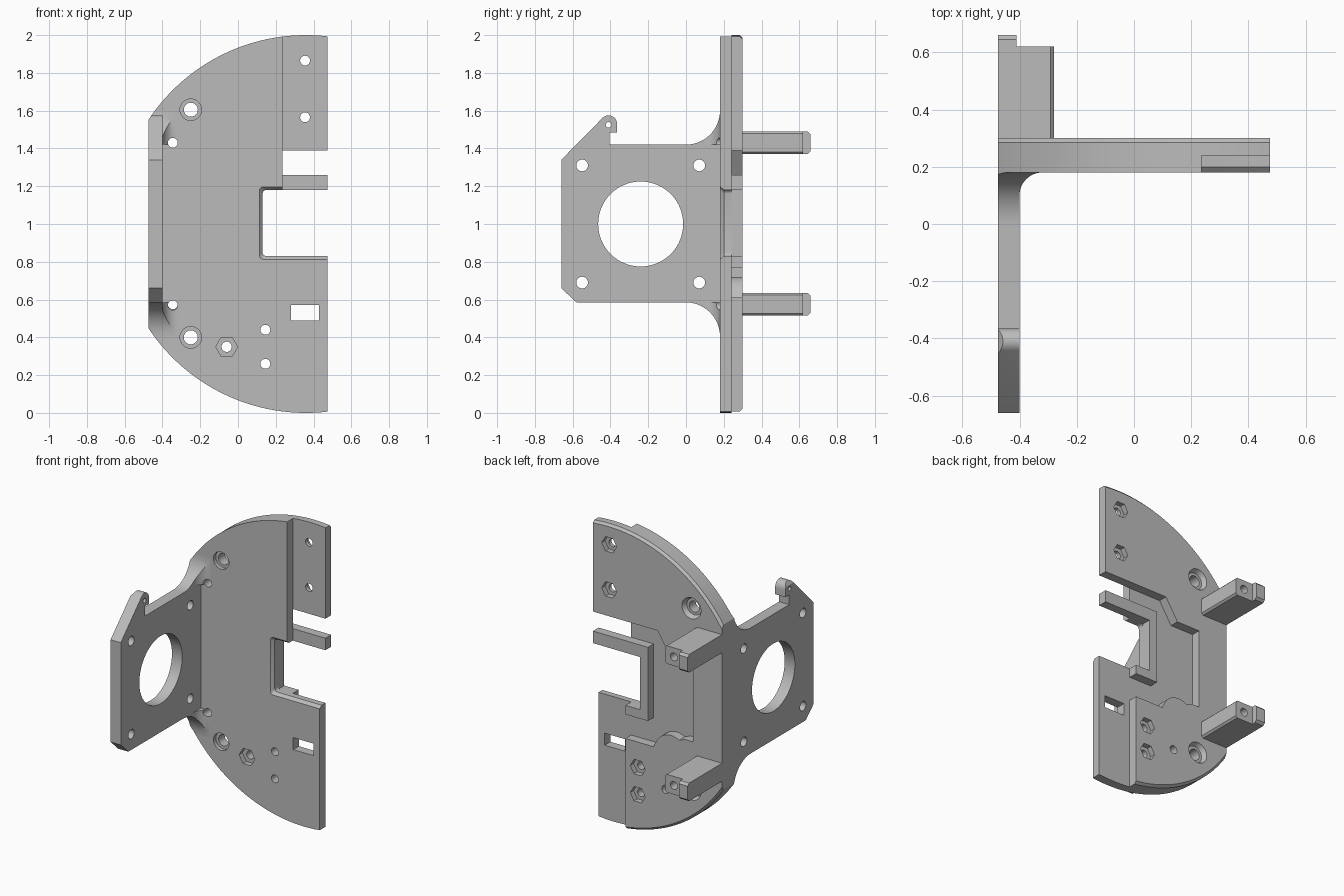
import bpy, bmesh
from math import sin, cos, acos, radians, pi

if "Cube" in bpy.data.objects:
    bpy.data.objects.remove(bpy.data.objects["Cube"])

grey = bpy.data.materials.new("plain_grey")
grey.use_nodes = True
grey.diffuse_color = (0.5, 0.5, 0.5, 1)
grey.node_tree.nodes["Principled BSDF"].inputs["Base Color"].default_value = (0.5, 0.5, 0.5, 1)

PLACE = {"x": lambda p, u, v: (p, u, v),
         "y": lambda p, u, v: (u, p, v),
         "z": lambda p, u, v: (u, v, p)}


def loft(name, axis, *sections):
    """Closed solid through (position, outline) sections along an axis."""
    bm = bmesh.new()
    rings = [[bm.verts.new(PLACE[axis](pos, u, v)) for u, v in poly] for pos, poly in sections]
    for a, b in zip(rings, rings[1:]):
        for i in range(len(a)):
            j = (i + 1) % len(a)
            bm.faces.new((a[i], a[j], b[j], b[i]))
    bm.faces.new(rings[0])
    bm.faces.new(rings[-1])
    bmesh.ops.recalc_face_normals(bm, faces=bm.faces)
    mesh = bpy.data.meshes.new(name)
    bm.to_mesh(mesh)
    bm.free()
    mesh.materials.append(grey)
    obj = bpy.data.objects.new(name, mesh)
    bpy.context.collection.objects.link(obj)
    return obj


def prism(name, axis, a, b, poly):
    return loft(name, axis, (a, poly), (b, poly))


def arc(cu, cv, r, start, end, n=12):
    angles = [radians(start + (end - start) * i / n) for i in range(n + 1)]
    return [(cu + r * cos(t), cv + r * sin(t)) for t in angles]


def circle(u, v, r, n=32):
    return arc(u, v, r, 0, 360 - 360 / n, n - 1)


def rect(u0, u1, v0, v1):
    return [(u0, v0), (u1, v0), (u1, v1), (u0, v1)]


def boolean(obj, tool, operation="DIFFERENCE"):
    mod = obj.modifiers.new("cut", "BOOLEAN")
    mod.operation, mod.object, mod.solver = operation, tool, "EXACT"
    bpy.context.view_layer.objects.active = obj
    bpy.ops.object.modifier_apply(modifier=mod.name)
    bpy.data.objects.remove(tool)


def cut(obj, axis, a, b, poly):
    boolean(obj, prism("cutter", axis, a, b, poly))


def finish(obj):
    bpy.ops.object.select_all(action="DESELECT")
    obj.select_set(True)
    bpy.context.view_layer.objects.active = obj
    bpy.ops.object.shade_smooth_by_angle(angle=radians(30))


def outline(r, left=-0.475, right=0.475):
    """Round-backed plate outline, flat on its left and right."""
    a = acos((right - 0.36) / r) * 180 / pi
    b = acos((left - 0.36) / r) * 180 / pi
    return arc(0.36, 1, r, a, b, 40) + arc(0.36, 1, r, -b, -a, 40)


FRONT, MID, BACK = 0.18, 0.24, 0.30

# Main plate with a softened rear rim
plate = loft("main_plate", "y", (FRONT, outline(1)), (0.285, outline(1)), (BACK, outline(0.985)))

# Front step at the upper edge, and the recessed rear
cut(plate, "y", 0.1, MID, rect(0.235, 0.6, 1.18, 2.1))
pocket = [(0.6, 1.39), (0, 1.39), (-0.09, 1.25), (-0.26, 1.25), (-0.26, 0.72), (-0.2, 0.72)]
pocket += arc(-0.1, 0.6, 0.12, 120, 30, 8) + [(0.03, 0.61), (0.235, 0.61), (0.235, -0.1), (0.6, -0.1)]
cut(plate, "y", MID, 0.4, pocket)


# Edge opening with a chamfered front lip
def opening(grow):
    x, z0, z1 = 0.13 - grow, 0.83 - grow, 1.18 + grow
    return [(0.6, z0), (0.6, z1)] + arc(x + 0.02, z1 - 0.02, 0.02, 90, 180, 4) + \
        arc(x + 0.02, z0 + 0.02, 0.02, 180, 270, 4)


cut(plate, "y", 0.1, 0.4, opening(0))
boolean(plate, loft("cutter", "y", (0.17, opening(0.025)), (0.2, opening(0))))

# Slot, screw holes and nut recesses
cut(plate, "y", 0.1, 0.4, rect(0.28, 0.43, 0.49, 0.57))
for x, z in ((0.355, 1.865), (0.355, 1.565), (0.145, 0.44), (0.145, 0.26)):
    cut(plate, "y", 0.1, 0.4, circle(x, z, 0.026))
    cut(plate, "y", 0.265, 0.4, circle(x, z, 0.055, 6))
cut(plate, "y", 0.1, 0.4, circle(-0.06, 0.35, 0.027))
cut(plate, "y", 0.1, 0.215, circle(-0.06, 0.35, 0.058, 6))
for z in (1.605, 0.4):
    cut(plate, "y", 0.1, 0.4, circle(-0.25, z, 0.037))
    cut(plate, "y", 0.1, 0.205, circle(-0.25, z, 0.057))
    boolean(plate, loft("cutter", "y", (0.27, circle(-0.25, z, 0.055)), (0.31, circle(-0.25, z, 0.075))))
for z in (1.43, 0.57):
    cut(plate, "y", 0.1, 0.4, circle(-0.345, z, 0.026))
finish(plate)

# Raised rib around the opening
rib = prism("opening_rib", "y", MID, BACK,
            [(0.475, 1.26), (0.07, 1.26), (0.07, 0.77), (0.235, 0.77),
             (0.235, 0.83), (0.13, 0.83), (0.13, 1.18), (0.475, 1.18)])
finish(rib)

# Side plate with flared roots and a small hook
side = [(-0.66, 0.66), (-0.58, 0.585)] + arc(0, 0.405, 0.18, 90, 0)
side += arc(0, 1.6, 0.18, 0, -90)
side += [(-0.405, 1.42), (-0.405, 1.485), (-0.365, 1.485)] + arc(-0.41, 1.53, 0.045, 0, 135, 10)
side += [(-0.66, 1.34)]
mount = prism("side_plate", "x", -0.475, -0.4, side)
boolean(mount, prism("cutter", "y", -1, 1, outline(1, left=-0.6)), "INTERSECT")
cut(mount, "x", -0.6, -0.3, circle(-0.24, 1, 0.225, 64))
cut(mount, "x", -0.6, -0.3, circle(-0.41, 1.525, 0.015, 16))
for y in (-0.55, 0.07):
    for z in (0.69, 1.31):
        cut(mount, "x", -0.6, -0.3, circle(y, z, 0.031))
finish(mount)

# Concave fillets inside the flared roots
corner = [(-0.4, FRONT)] + arc(-0.32, 0.1, 0.08, 180, 90)[:-1] + [(-0.32, FRONT)]
for label, z0, z1, hole in (("lower", 0.3, 0.585, 0.57), ("upper", 1.42, 1.7, 1.43)):
    fillet = prism(label + "_root_fillet", "z", z0, z1, corner)
    boolean(fillet, prism("cutter", "x", -0.6, 0, side), "INTERSECT")
    cut(fillet, "y", -0.2, 0.4, circle(-0.345, hole, 0.026))
    finish(fillet)

# Rear arms, bored lengthwise, each with a lip at the end
for label, z in (("lower", 0.575), ("upper", 1.43)):
    lo, hi, c = z - 0.06, z + 0.06, 0.012
    arm = prism(label + "_arm", "y", BACK, 0.62,
                [(-0.475, lo), (-0.28 - c, lo), (-0.28, lo + c), (-0.28, hi - c), (-0.28 - c, hi), (-0.475, hi)])
    cut(arm, "y", 0.2, 0.7, circle(-0.345, z, 0.026))
    finish(arm)
    lip = prism(label + "_arm_lip", "x", -0.475, -0.41,
                [(0.62, lo), (0.645, lo), (0.66, lo + 0.015), (0.66, hi - 0.015), (0.645, hi), (0.62, hi)])
    finish(lip)
